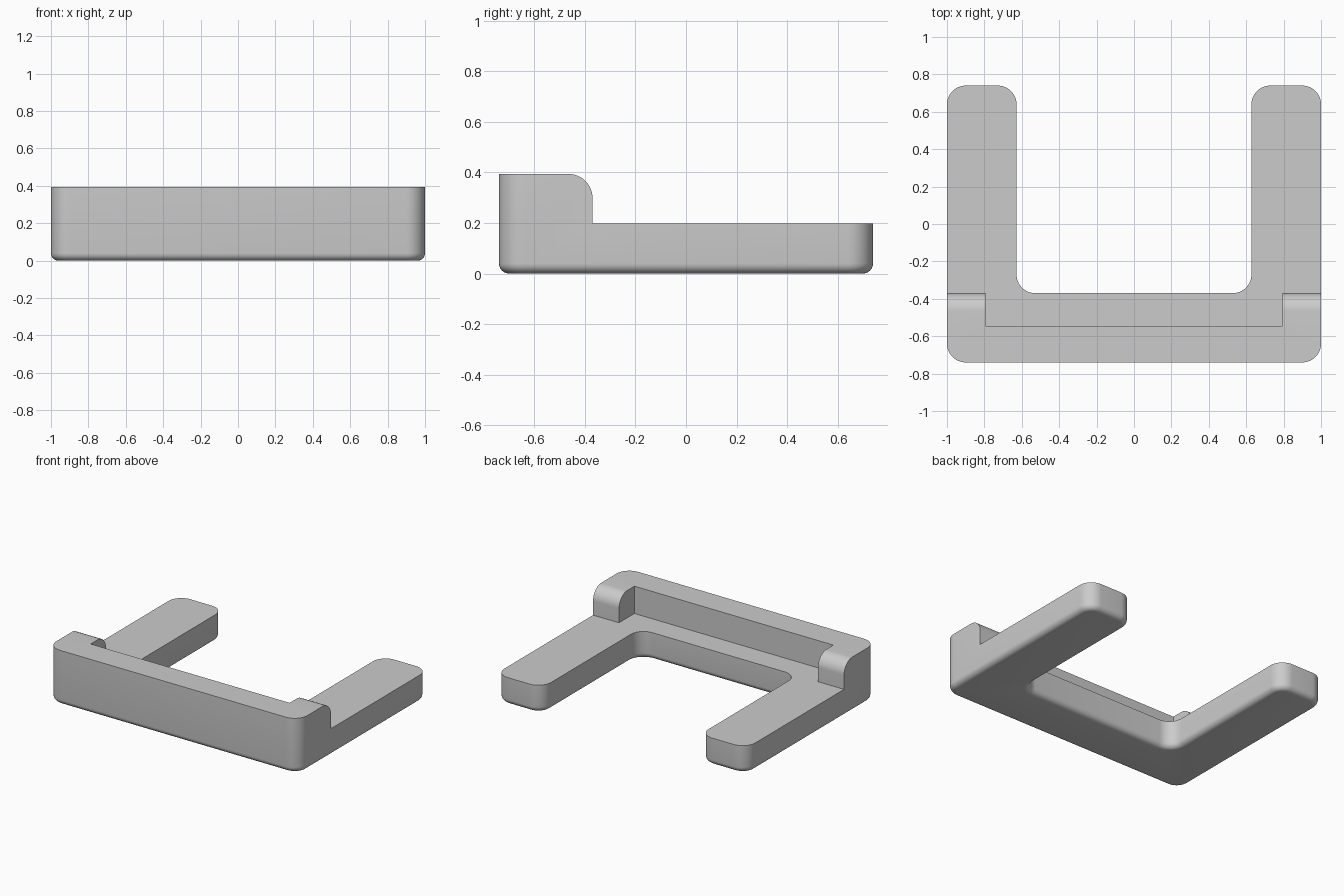
import bpy, bmesh, math
from mathutils import Vector

cube = bpy.data.objects.get("Cube")
if cube:
    bpy.data.objects.remove(cube, do_unlink=True)

HALF_X, HALF_Y = 1.0, 0.74
INNER_X, INNER_Y = 0.628, -0.37
ARM_TOP, WALL_TOP = 0.197, 0.394
CORNER, FOOT = 0.1, 0.04


def rounded(points, radius, steps=10):
    """Outline with every corner replaced by a tangent arc."""
    out = []
    for i, p in enumerate(points):
        p = Vector(p)
        a = (Vector(points[i - 1]) - p).normalized()
        b = (Vector(points[(i + 1) % len(points)]) - p).normalized()
        centre = p + (a + b) * radius
        for k in range(steps + 1):
            t = k / steps * math.pi / 2
            out.append(centre - b * radius * math.cos(t) - a * radius * math.sin(t))
    return out


def prism(name, outline, offset):
    """Closed solid made by sweeping a 3D outline along an offset."""
    bm = bmesh.new()
    base = bm.faces.new([bm.verts.new(p) for p in outline])
    swept = bmesh.ops.extrude_face_region(bm, geom=[base], use_keep_orig=True)
    verts = [g for g in swept["geom"] if isinstance(g, bmesh.types.BMVert)]
    bmesh.ops.translate(bm, verts=verts, vec=offset)
    bmesh.ops.recalc_face_normals(bm, faces=bm.faces)
    mesh = bpy.data.meshes.new(name)
    bm.to_mesh(mesh)
    bm.free()
    obj = bpy.data.objects.new(name, mesh)
    bpy.context.collection.objects.link(obj)
    return obj


# U-shaped body at full wall height
plan = [(-HALF_X, -HALF_Y), (HALF_X, -HALF_Y), (HALF_X, HALF_Y), (INNER_X, HALF_Y),
        (INNER_X, INNER_Y), (-INNER_X, INNER_Y), (-INNER_X, HALF_Y), (-HALF_X, HALF_Y)]
body = prism("u_shaped_bracket", [(p.x, p.y, 0) for p in rounded(plan, CORNER)],
             (0, 0, WALL_TOP))

# Rounded bottom rim
bm = bmesh.new()
bm.from_mesh(body.data)
rim = [e for e in bm.edges if all(v.co.z < 0.001 for v in e.verts)]
bmesh.ops.bevel(bm, geom=rim, offset=FOOT, segments=6, profile=0.5, affect='EDGES')
bm.to_mesh(body.data)
bm.free()

# Cutter that lowers the arms and rounds the back of the wall ends
r = 0.095
side = [(INNER_Y, ARM_TOP)]
for k in range(13):
    t = k / 12 * math.pi / 2
    side.append((INNER_Y - r + r * math.cos(t), WALL_TOP - r + r * math.sin(t)))
side += [(INNER_Y - r, 0.6), (1, 0.6), (1, ARM_TOP)]
arm_cutter = prism("arm_cutter", [(-1.2, y, z) for y, z in side], (2.4, 0, 0))

# Cutter for the recess behind the wall
rx, ry = 0.793, -0.545
recess_cutter = prism("recess_cutter",
                      [(-rx, ry, ARM_TOP), (rx, ry, ARM_TOP), (rx, 1, ARM_TOP), (-rx, 1, ARM_TOP)],
                      (0, 0, 0.4))

bpy.ops.object.select_all(action='DESELECT')
bpy.context.view_layer.objects.active = body
body.select_set(True)
for cutter in (arm_cutter, recess_cutter):
    cutter.hide_render = True
    mod = body.modifiers.new("cut", 'BOOLEAN')
    mod.operation = 'DIFFERENCE'
    mod.solver = 'EXACT'
    mod.object = cutter
    bpy.ops.object.modifier_apply(modifier=mod.name)
    bpy.data.objects.remove(cutter, do_unlink=True)

bpy.ops.object.shade_smooth_by_angle(angle=math.radians(30))

# Single grey finish
grey = bpy.data.materials.new("plain_grey")
grey.use_nodes = True
colour = (0.6, 0.6, 0.6, 1)
grey.diffuse_color = colour
grey.node_tree.nodes["Principled BSDF"].inputs["Base Color"].default_value = colour
body.data.materials.clear()
body.data.materials.append(grey)
